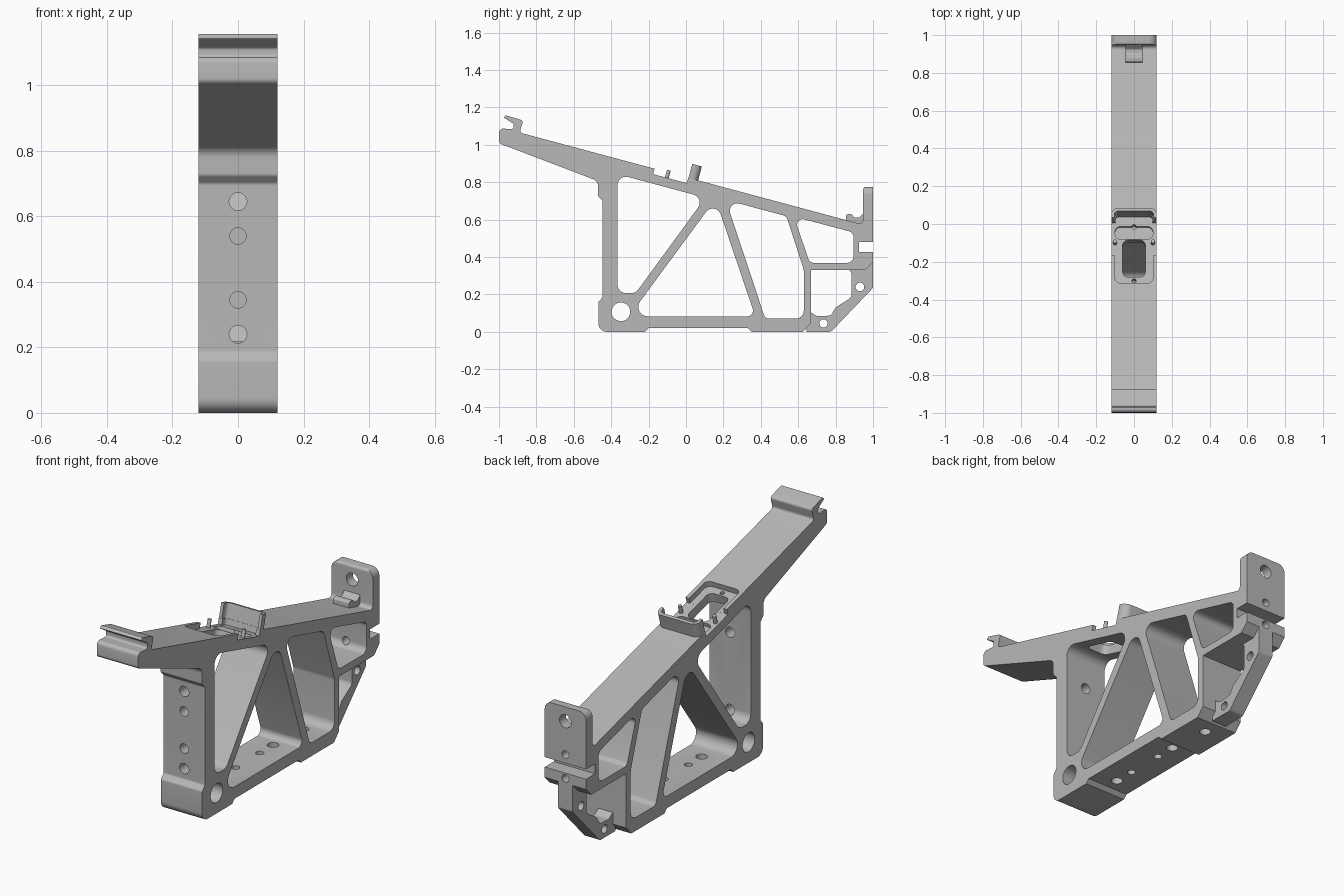
import bpy, bmesh, math
from mathutils import Matrix, Vector

cube = bpy.data.objects.get("Cube")
if cube:
    bpy.data.objects.remove(cube, do_unlink=True)

grey = bpy.data.materials.new("machined grey")
grey.use_nodes = True
grey.diffuse_color = (0.48, 0.48, 0.48, 1)
grey.node_tree.nodes["Principled BSDF"].inputs["Base Color"].default_value = (0.48, 0.48, 0.48, 1)

HALF = 0.12
TILT = math.radians(15)


def frame(a, b, c):
    return Matrix((a, b, c)).transposed().to_4x4()


X, Y, Z = Vector((1, 0, 0)), Vector((0, 1, 0)), Vector((0, 0, 1))
SIDE = frame(Y, Z, X)      # profile in y,z pushed along x
FRONT = frame(X, Z, Y)     # profile in x,z pushed along y
PLAN = frame(X, Y, Z)      # profile in x,y pushed along z
DECK = Matrix.Translation((0, 0, 0.827)) @ Matrix.Rotation(-TILT, 4, "X")  # sloping top


def rounded(corners, steps=8):
    """Polygon whose corners (a, b, radius) are filleted."""
    out = []
    for i, corner in enumerate(corners):
        p = Vector(corner[:2])
        r = corner[2] if len(corner) > 2 else 0
        if not r:
            out.append(p)
            continue
        d1 = (Vector(corners[i - 1][:2]) - p).normalized()
        d2 = (Vector(corners[(i + 1) % len(corners)][:2]) - p).normalized()
        half = d1.angle(d2) / 2
        centre = p + (d1 + d2).normalized() * r / math.sin(half)
        start = p + d1 * r / math.tan(half) - centre
        end = p + d2 * r / math.tan(half) - centre
        sweep = start.angle_signed(end)
        for k in range(steps + 1):
            out.append(centre + Matrix.Rotation(-sweep * k / steps, 2) @ start)
    return out


def box(a0, a1, b0, b1, r=0):
    return rounded([(a0, b0, r), (a1, b0, r), (a1, b1, r), (a0, b1, r)])


def circle(a, b, r, n=32):
    return [Vector((a + r * math.cos(2 * math.pi * k / n), b + r * math.sin(2 * math.pi * k / n)))
            for k in range(n)]


def prism(name, loops, c0, c1, matrix):
    """Fill an outline with holes and extrude it from c0 to c1."""
    bm = bmesh.new()
    edges = []
    for loop in loops:
        vs = [bm.verts.new((p[0], p[1], c0)) for p in loop]
        edges += [bm.edges.new((vs[i - 1], vs[i])) for i in range(len(vs))]
    bmesh.ops.triangle_fill(bm, use_beauty=True, use_dissolve=False, edges=edges)
    ext = bmesh.ops.extrude_face_region(bm, geom=bm.faces[:])
    moved = [v for v in ext["geom"] if isinstance(v, bmesh.types.BMVert)]
    bmesh.ops.translate(bm, verts=moved, vec=(0, 0, c1 - c0))
    bmesh.ops.transform(bm, matrix=matrix, verts=bm.verts)
    bmesh.ops.recalc_face_normals(bm, faces=bm.faces)
    mesh = bpy.data.meshes.new(name)
    bm.to_mesh(mesh)
    bm.free()
    mesh.materials.append(grey)
    ob = bpy.data.objects.new(name, mesh)
    bpy.context.scene.collection.objects.link(ob)
    return ob


def cut(ob, loop, c0, c1, matrix):
    cutter = prism("cutter", [loop], c0, c1, matrix)
    cutter.hide_render = True
    mod = ob.modifiers.new("cut", "BOOLEAN")
    mod.operation, mod.solver, mod.object = "DIFFERENCE", "EXACT", cutter
    bpy.context.view_layer.objects.active = ob
    bpy.ops.object.modifier_apply(modifier=mod.name)
    bpy.data.objects.remove(cutter, do_unlink=True)


# Main frame outline: hook, sloping deck, rear plate, stepped foot, front column
outline = rounded([
    (-1, 1.008, .02), (-.998, 1.088, .02), (-.922, 1.083, .012), (-.922, 1.113, .012),
    (-.975, 1.145, .004), (-.962, 1.157, .004), (-.87, 1.13, .015), (-.89, 1.0655, .015),
    (-.168, .872), (-.176, .843), (.004, .795), (.012, .824),
    (.947, .573, .02), (.947, .775, .015), (1, .775),
    (1, .48), (.925, .48), (.925, .428), (1, .428), (1, .374), (.957, .33),
    (.667, .33), (.667, .045), (.625, 0), (.35, 0), (.33, .02), (-.2, .02), (-.22, 0),
    (-.468, 0, .045), (-.468, .16, .015), (-.446, .185, .015),
    (-.446, .7, .015), (-.47, .725, .015), (-.47, .806, .04)])

# Lightening windows and the large foot bore
windows = [rounded(w) for w in (
    [(-.366, .843, .045), (.103, .717, .045), (-.269, .207, .05), (-.366, .207, .045)],
    [(.158, .71, .045), (-.304, .083, .05), (.37, .083, .03)],
    [(.213, .705, .04), (.537, .618, .035), (.63, .33, .05), (.63, .07, .045), (.4235, .07, .03)],
    [(.577, .616, .03), (.896, .531, .035), (.896, .369, .035), (.662, .369, .03)])]
frame_ob = prism("main_frame", [outline] + windows + [circle(-.348, .107, .05)], -HALF, HALF, SIDE)

# Rear plate rounded corners and bolt holes
for s in (-1, 1):
    corner = rounded([(s * .14, .73), (s * .12, .73), (s * .12, .775, .04),
                      (s * .075, .775), (s * .075, .79), (s * .14, .79)])
    cut(frame_ob, corner, .93, 1.02, FRONT)
for z, r, depth in ((.7, .034, .9), (.525, .02, .85), (.4, .02, .85)):
    cut(frame_ob, circle(0, z, r), depth, 1.02, FRONT)

# Front column holes: outer pair through, inner pair blind
for z, r, depth in ((.645, .027, -.35), (.24, .027, -.35), (.54, .025, -.385), (.345, .025, -.385)):
    cut(frame_ob, circle(0, z, r), -.48, depth, FRONT)

# Holes through the foot
for y, r in ((-.13, .028), (-.02, .02), (.18, .02), (.29, .028), (.54, .028)):
    cut(frame_ob, circle(0, y, r), -.02, .1, PLAN)

# Deck recess, connector pocket, through slot and small screw holes
cut(frame_ob, box(-.1, .1, -.325, -.15, .03), -.03, .05, DECK)
cut(frame_ob, box(-.1, .1, -.075, -.005, .03), -.05, .05, DECK)
cut(frame_ob, box(-.098, .098, -.02, .048, .02), -.031, .05, DECK)
cut(frame_ob, box(-.06, .06, -.283, -.08, .03), -.15, .05, DECK)
for u in (-.303, -.005):
    cut(frame_ob, circle(0, u, .011, 16), -.07, .05, DECK)

# Narrow rear wing under the frame
wing_outline = rounded([(.645, 0), (.775, 0, .03), (1, .235, .02), (1, .374), (.957, .35), (.645, .35)])
wing_window = rounded([
    (.66, .336), (.885, .336, .03), (.885, .185, .025), (.80, .13, .02),
    (.775, .087, .02), (.70, .083, .03), (.66, .11)])
wing = prism("rear_wing", [wing_outline, wing_window, circle(.93, .24, .023), circle(.735, .045, .022)],
             -.042, .042, SIDE)

# Small catch in front of the rear plate
catch = prism("rear_catch", [rounded([
    (.855, .58), (.855, .628, .012), (.885, .63, .012), (.9, .61, .015), (.925, .61, .015),
    (.955, .64), (.955, .56)])], -.046, .046, SIDE)

# Upright curved guard behind the connector pocket
guard = prism("connector_guard", [rounded([
    (-.12, .014), (-.12, .067, .035), (.12, .067, .035), (.12, .014),
    (.104, .014), (.104, .05, .02), (-.104, .05, .02), (-.104, .014)])], -.01, .077, DECK)

# Locating pins on the recess floor
pins = [prism(side + "_pin", [circle(s * .1, -.098, .01, 16)], -.04, .012, DECK)
        for side, s in (("left", 1), ("right", -1))]

for ob in [frame_ob, wing, catch, guard] + pins:
    bpy.ops.object.select_all(action="DESELECT")
    ob.select_set(True)
    bpy.context.view_layer.objects.active = ob
    bpy.ops.object.shade_smooth_by_angle(angle=math.radians(32))
